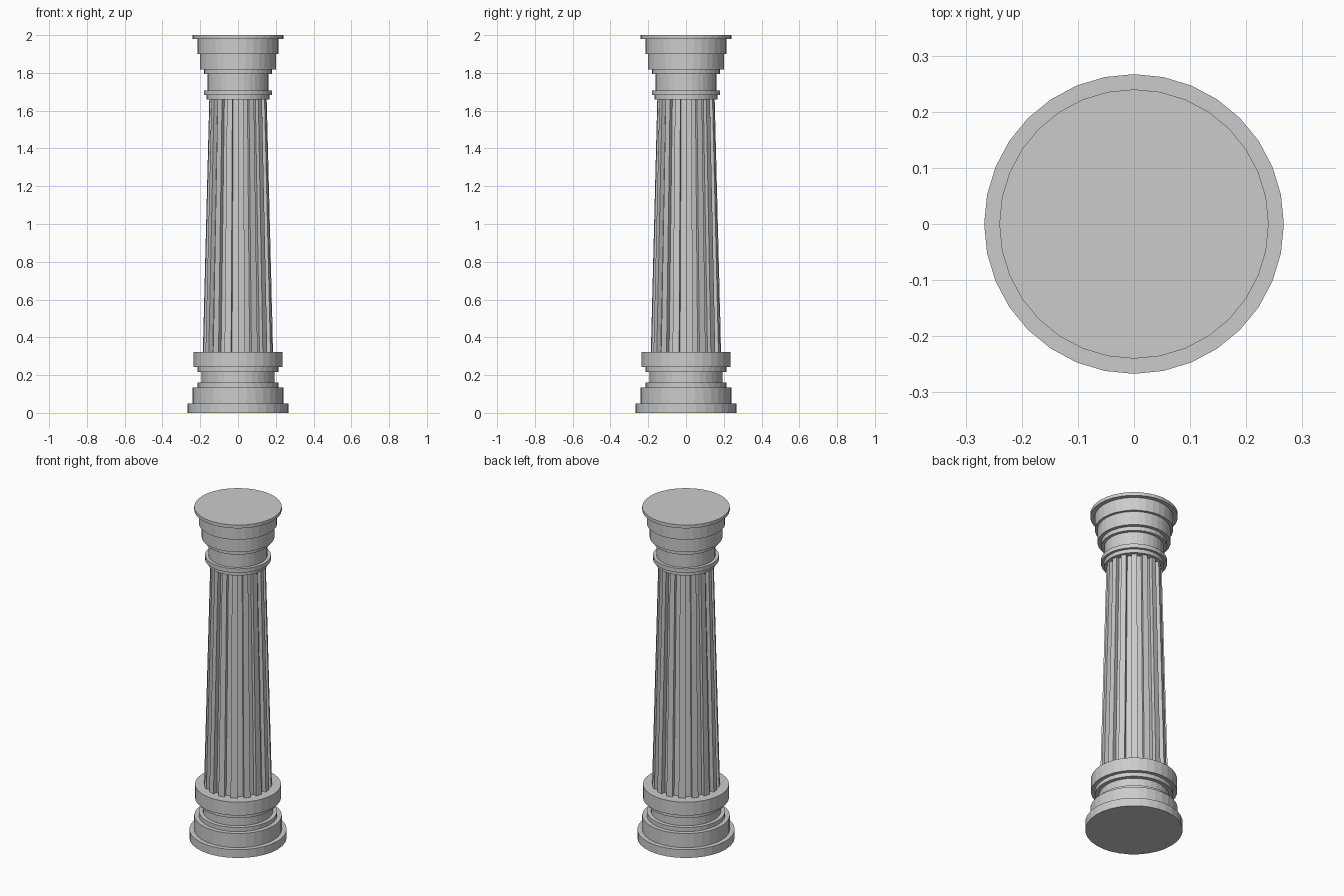
import bpy, bmesh
from math import cos, sin, pi

if "Cube" in bpy.data.objects:
    bpy.data.objects.remove(bpy.data.objects["Cube"])

SIDES = 32


def ring(bm, pts, z):
    return [bm.verts.new((r * cos(a), r * sin(a), z)) for r, a in pts]


def loft(name, sections):
    """Flat-faced closed solid through rings of (polar points, z)."""
    bm = bmesh.new()
    rings = [ring(bm, pts, z) for pts, z in sections]
    n = len(rings[0])
    for lo, hi in zip(rings, rings[1:]):
        for i in range(n):
            j = (i + 1) % n
            bm.faces.new((lo[i], lo[j], hi[j], hi[i]))
    bm.faces.new(rings[0][::-1])
    bm.faces.new(rings[-1])
    bmesh.ops.recalc_face_normals(bm, faces=bm.faces)
    mesh = bpy.data.meshes.new(name)
    bm.to_mesh(mesh)
    bm.free()
    obj = bpy.data.objects.new(name, mesh)
    bpy.context.collection.objects.link(obj)
    return obj


def stepped(name, z, steps):
    """Stack of round steps: each is (radius, top height)."""
    sections = []
    for r, top in steps:
        pts = [(r, 2 * pi * i / SIDES) for i in range(SIDES)]
        sections += [(pts, z), (pts, top)]
        z = top
    return loft(name, sections)


def fluted(r, depth):
    """Cross-section with alternating ribs and grooves."""
    pts = []
    step = 2 * pi / SIDES
    for i in range(0, SIDES, 2):
        a, b = i * step, (i + 1) * step
        pts += [(r - depth, a), (r, a), (r, b), (r - depth, b)]
    return pts


# Base mouldings
stepped("base", 0, [(0.267, 0.05), (0.24, 0.135), (0.215, 0.16),
                    (0.192, 0.217), (0.215, 0.242), (0.236, 0.323)])

# Tapered fluted shaft
loft("shaft", [(fluted(0.186, 0.025), 0.323), (fluted(0.152, 0.022), 1.66)])

# Capital mouldings
stepped("capital", 1.66, [(0.166, 1.683), (0.181, 1.708), (0.162, 1.793),
                          (0.18, 1.818), (0.2, 1.9), (0.215, 1.98),
                          (0.24, 2.0)])
